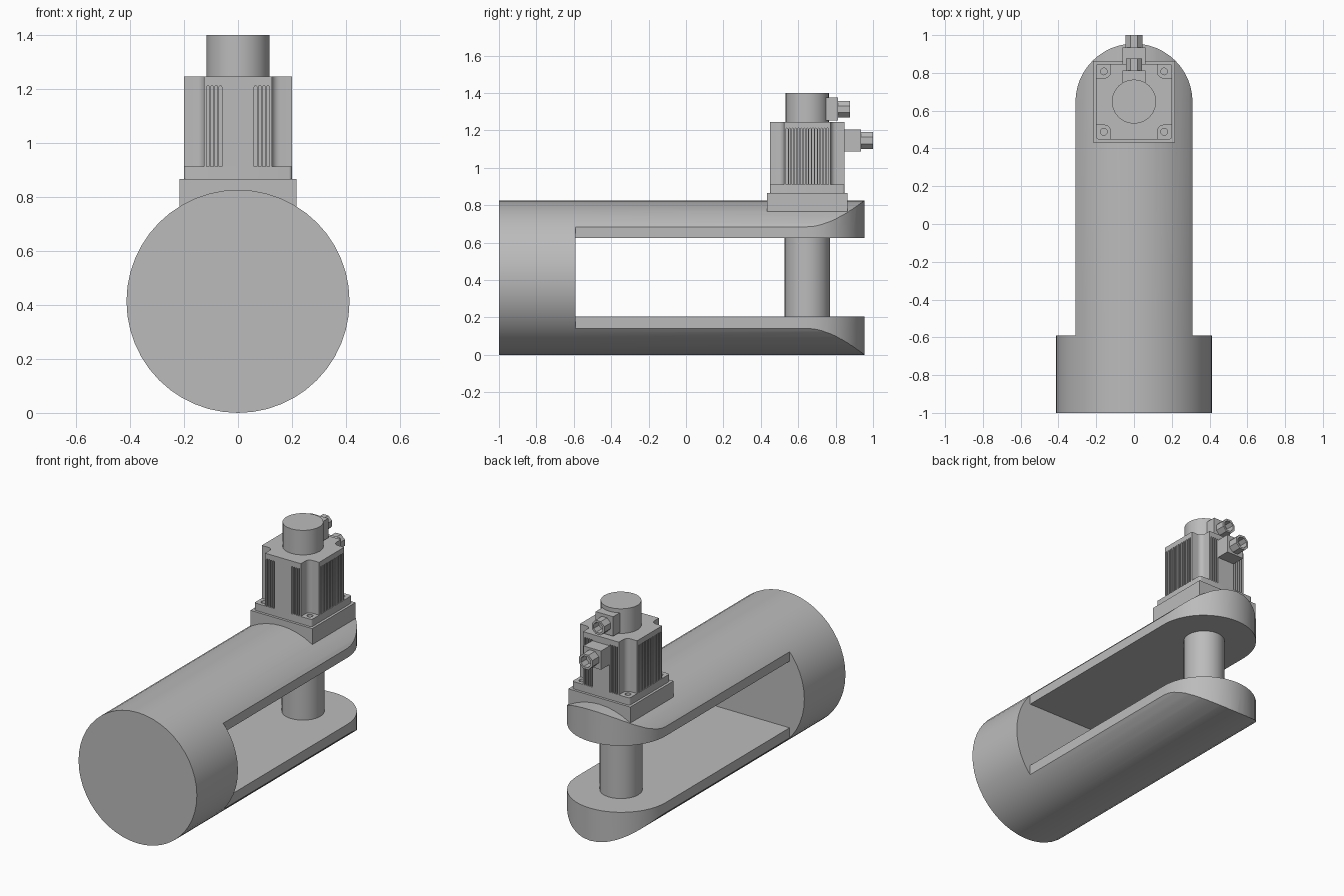
import bpy, bmesh, math
from mathutils import Vector

if "Cube" in bpy.data.objects:
    bpy.data.objects.remove(bpy.data.objects["Cube"], do_unlink=True)

grey = bpy.data.materials.new("plain grey")
grey.use_nodes = True
COLOUR = (0.5, 0.5, 0.5, 1)
grey.diffuse_color = COLOUR
grey.node_tree.nodes["Principled BSDF"].inputs["Base Color"].default_value = COLOUR

R = 0.413          # radius of the main cylinder, also its centre height
MY = 0.648         # y of the motor axis


def arc(cx, cy, r, start, end, n):
    """Points on an arc, angles in degrees."""
    angles = [math.radians(start + (end - start) * i / n) for i in range(n + 1)]
    return [(cx + r * math.cos(a), cy + r * math.sin(a)) for a in angles]


def circle(cx, cy, r, n):
    return arc(cx, cy, r, 0, 360, n)[:-1]


def rect(x0, x1, y0, y1):
    return [(x0, y0), (x1, y0), (x1, y1), (x0, y1)]


def place(p, d, axis):
    if axis == "Z":
        return Vector((p[0], p[1], d))
    if axis == "Y":
        return Vector((p[0], d, p[1]))
    return Vector((d, p[0], p[1]))


def prisms(name, parts):
    """One object from a list of (profile, low, high, axis) extrusions."""
    bm = bmesh.new()
    for pts, lo, hi, axis in parts:
        a = [bm.verts.new(place(p, lo, axis)) for p in pts]
        b = [bm.verts.new(place(p, hi, axis)) for p in pts]
        bm.faces.new(a)
        bm.faces.new(b[::-1])
        for i in range(len(pts)):
            j = (i + 1) % len(pts)
            bm.faces.new((a[i], b[i], b[j], a[j]))
    bmesh.ops.recalc_face_normals(bm, faces=bm.faces)
    mesh = bpy.data.meshes.new(name)
    bm.to_mesh(mesh)
    bm.free()
    mesh.materials.append(grey)
    ob = bpy.data.objects.new(name, mesh)
    bpy.context.collection.objects.link(ob)
    return ob


def activate(ob):
    bpy.ops.object.select_all(action="DESELECT")
    ob.select_set(True)
    bpy.context.view_layer.objects.active = ob


def combine(ob, cutter, operation="DIFFERENCE"):
    """Apply a boolean and discard the cutter."""
    mod = ob.modifiers.new("cut", "BOOLEAN")
    mod.operation = operation
    mod.solver = "EXACT"
    mod.object = cutter
    activate(ob)
    bpy.ops.object.modifier_apply(modifier=mod.name)
    bpy.data.objects.remove(cutter, do_unlink=True)


def smooth(ob):
    activate(ob)
    bpy.ops.object.shade_smooth_by_angle(angle=math.radians(32))


# Main cylinder and the two fork arms, round-ended in plan
big = circle(0, R, R, 48)
smooth(prisms("main_cylinder", [(big, -1, -0.59, "Y")]))
stadium = [(-0.31, -0.59), (0.31, -0.59)] + arc(0, 0.645, 0.31, 0, 180, 24)
for name, lo, hi in (("upper_arm", 0.625, 1), ("lower_arm", -0.1, 0.205)):
    arm = prisms(name, [(big, -0.8, 1.2, "Y")])
    combine(arm, prisms("arm_outline", [(stadium, lo, hi, "Z")]), "INTERSECT")
    smooth(arm)

# Shaft between the arms
smooth(prisms("shaft", [(circle(0, MY, 0.122, 24), 0.2, 0.63, "Z")]))

# Motor mounting block and flange with four bolt holes
prisms("mounting_block", [(rect(-0.216, 0.216, MY - 0.216, MY + 0.216), 0.765, 0.866, "Z")])
outline = []
for k, (sx, sy) in enumerate(((1, 1), (-1, 1), (-1, -1), (1, -1))):
    outline += arc(sx * 0.188, MY + sy * 0.188, 0.012, 90 * k, 90 * k + 90, 4)
flange = prisms("motor_flange", [(outline, 0.866, 0.912, "Z")])
holes = [(circle(sx * 0.16, MY + sy * 0.16, 0.018, 12), 0.875, 0.95, "Z")
         for sx in (-1, 1) for sy in (-1, 1)]
combine(flange, prisms("bolt_holes", holes))
smooth(flange)

# Motor body with filleted corner notches
outline = []
for k in range(4):
    c, s = round(math.cos(k * math.pi / 2)), round(math.sin(k * math.pi / 2))
    notch = [(0.2, 0.125)] + arc(0.155, 0.155, 0.03, 270, 180, 5) + [(0.125, 0.2)]
    outline += [(c * x - s * y, MY + s * x + c * y) for x, y in notch]
body = prisms("motor_body", [(outline, 0.912, 1.245, "Z")])


# Cooling slots: two groups on front and back, a full row on the sides
def slot(centre):
    return [(centre - 0.005, 0.9), (centre + 0.005, 0.9)] + arc(centre, 1.207, 0.005, 0, 180, 4)


DEPTH, PITCH = 0.018, 0.0155
slots = []
for sign in (-1, 1):
    for i in range(4):
        for side in (-1, 1):
            y = sorted((MY + sign * (0.2 - DEPTH), MY + sign * 0.22))
            slots.append((slot(side * (0.065 + i * PITCH)), y[0], y[1], "Y"))
    for i in range(15):
        x = sorted((sign * (0.2 - DEPTH), sign * 0.22))
        slots.append((slot(MY + (i - 7) * PITCH), x[0], x[1], "X"))
combine(body, prisms("cooling_slots", slots))
smooth(body)

# Encoder cap on top of the motor
smooth(prisms("encoder_cap", [(circle(0, MY, 0.117, 24), 1.245, 1.4, "Z")]))

# Rear connectors: a box and a hollow eight-sided plug
for name, y0, y1, y2, z0, z1, r in (
        ("power", 0.84, 0.935, 1.0, 1.087, 1.205, 0.05),
        ("signal", 0.74, 0.813, 0.876, 1.252, 1.375, 0.047)):
    zc = (z0 + z1) / 2
    prisms(name + "_connector_box", [(rect(-0.061, 0.061, z0, z1), y0, y1, "Y")])
    plug = prisms(name + "_plug", [(arc(0, zc, r, 22.5, 382.5, 8)[:-1], y1, y2, "Y")])
    bore = arc(0, zc, r * 0.72, 22.5, 382.5, 8)[:-1]
    combine(plug, prisms("plug_bore", [(bore, y1 + 0.01, y2 + 0.1, "Y")]))
